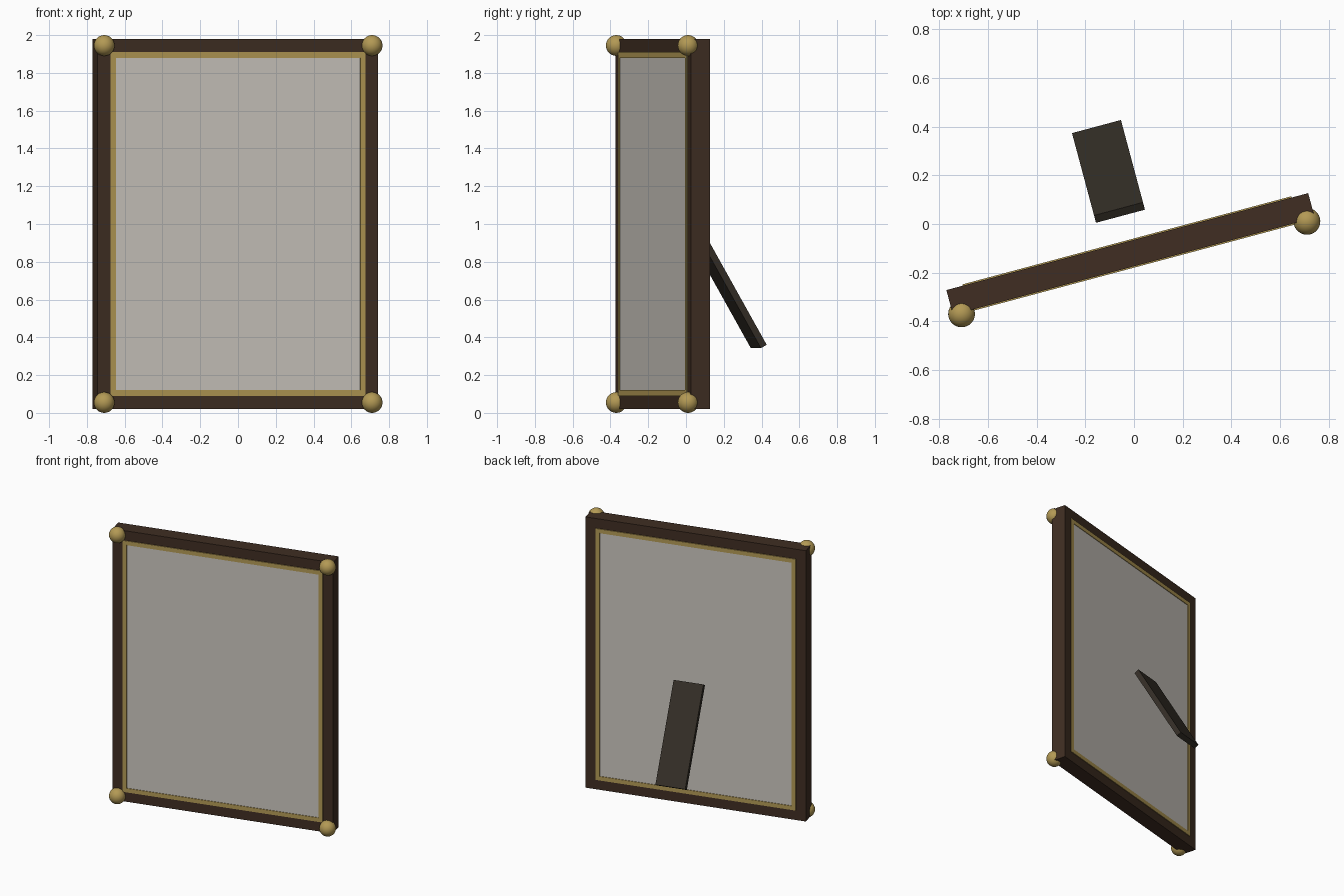
import bpy
from math import radians
from mathutils import Matrix

if "Cube" in bpy.data.objects:
    bpy.data.objects.remove(bpy.data.objects["Cube"])

# Local frame: x along the panel, y towards the back, z from panel middle
BASE = Matrix.Translation((-0.014, -0.123, 1.0)) @ Matrix.Rotation(radians(15), 4, 'Z')
W, H, BAR, DEPTH = 0.769, 0.98, 0.07, 0.105   # half width, half height, bar width, depth
BEAD = 0.03


def material(name, rgb):
    m = bpy.data.materials.new(name)
    m.diffuse_color = (*rgb, 1)
    m.use_nodes = True
    m.node_tree.nodes["Principled BSDF"].inputs["Base Color"].default_value = m.diffuse_color
    return m


wood = material("dark_wood", (0.05, 0.027, 0.016))
gold = material("gold", (0.45, 0.32, 0.09))
glass = material("pale_panel", (0.6, 0.57, 0.52))
leg_wood = material("leg_wood", (0.035, 0.028, 0.02))


def box(name, loc, size, mat, tilt=0):
    bpy.ops.mesh.primitive_cube_add(size=1)
    o = bpy.context.object
    o.name = name
    o.data.transform(Matrix.Diagonal((*size, 1)))
    o.matrix_world = BASE @ Matrix.Translation(loc) @ Matrix.Rotation(radians(tilt), 4, 'X')
    o.data.materials.append(mat)
    return o


def border(name, w, h, bar, depth, mat):
    # Four bars around an opening; w and h are outer half sizes
    for s, side in ((-1, "left"), (1, "right")):
        box(f"{name}_{side}", (s * (w - bar / 2), 0, 0), (bar, depth, 2 * h), mat)
    for s, side in ((-1, "bottom"), (1, "top")):
        box(f"{name}_{side}", (0, 0, s * (h - bar / 2)), (2 * (w - bar), depth, bar), mat)


# Outer frame, gold bead just proud of it, and the panel
border("frame", W, H, BAR, DEPTH, wood)
border("gold_bead", W - BAR, H - BAR, BEAD, DEPTH + 0.011, gold)
inset = BAR + BEAD
box("panel", (0, 0, 0), (2 * (W - inset), DEPTH + 0.003, 2 * (H - inset)), glass)

# Corner balls on the front face
for sx in (-1, 1):
    for sz in (-1, 1):
        bpy.ops.mesh.primitive_uv_sphere_add(segments=32, ring_count=16, radius=0.055)
        ball = bpy.context.object
        ball.name = "corner_ball"
        ball.matrix_world = BASE @ Matrix.Translation(
            (sx * (W - BAR / 2), -0.058, sz * (H - BAR / 2)))
        ball.data.materials.append(gold)
        bpy.ops.object.shade_smooth()

# Slanted support leg behind the panel
box("support_leg", (0, 0.351, -0.345), (0.208, 0.036, 0.7), leg_wood, tilt=30)
